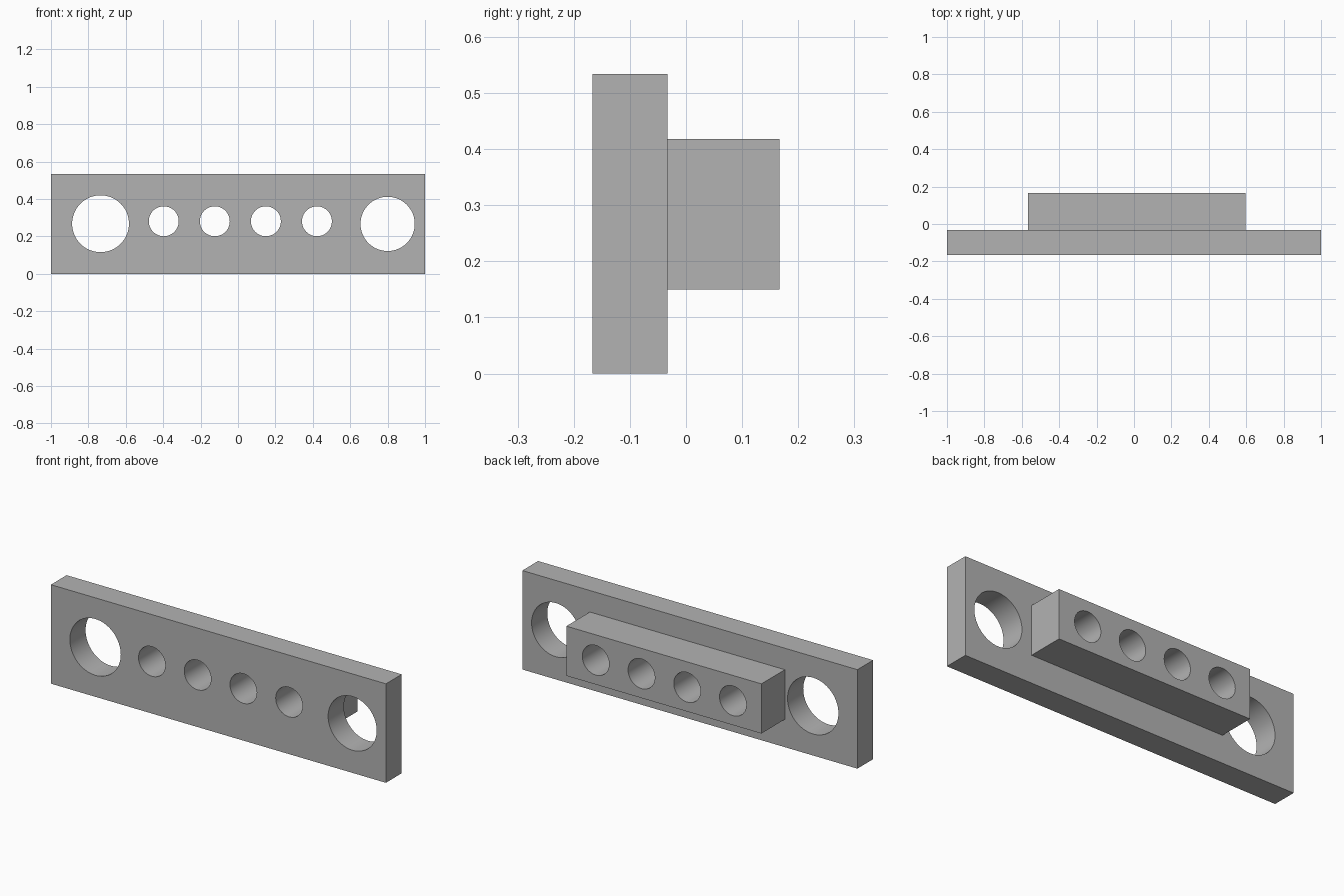
import bpy
import math

old = bpy.data.objects.get("Cube")
if old:
    bpy.data.objects.remove(old, do_unlink=True)

# Single grey finish
grey = bpy.data.materials.new("plain_grey")
grey.use_nodes = True
colour = (0.45, 0.45, 0.45, 1)
grey.diffuse_color = colour
grey.node_tree.nodes["Principled BSDF"].inputs["Base Color"].default_value = colour


def box(name, low, high):
    """Box between two opposite corners."""
    bpy.ops.mesh.primitive_cube_add(size=1, location=[(a + b) / 2 for a, b in zip(low, high)])
    ob = bpy.context.object
    ob.name = name
    ob.scale = [b - a for a, b in zip(low, high)]
    bpy.ops.object.transform_apply(location=True, rotation=False, scale=True)
    ob.data.materials.append(grey)
    return ob


def drill(ob, x, z, radius):
    """Cut a round hole through an object along y."""
    bpy.ops.mesh.primitive_cylinder_add(vertices=64, radius=radius, depth=1,
                                        location=(x, 0, z), rotation=(math.pi / 2, 0, 0))
    cutter = bpy.context.object
    cutter.hide_render = True
    cutter.data.materials.append(grey)
    mod = ob.modifiers.new("hole", "BOOLEAN")
    mod.operation = "DIFFERENCE"
    mod.solver = "EXACT"
    mod.object = cutter
    bpy.ops.object.select_all(action="DESELECT")
    bpy.context.view_layer.objects.active = ob
    ob.select_set(True)
    bpy.ops.object.modifier_apply(modifier=mod.name)
    bpy.data.objects.remove(cutter, do_unlink=True)


# Front plate and the raised block on its back
plate = box("mounting_plate", (-1, -0.167, 0), (1, -0.033, 0.534))
block = box("back_block", (-0.567, -0.033, 0.15), (0.597, 0.167, 0.418))

# Large end holes
drill(plate, -0.735, 0.268, 0.152)
drill(plate, 0.8, 0.267, 0.145)

# Row of small holes through both parts
for i in range(4):
    for part in (plate, block):
        drill(part, -0.397 + i * 0.273, 0.281, 0.08)

# Smooth hole walls, sharp edges
for part in (plate, block):
    bpy.ops.object.select_all(action="DESELECT")
    bpy.context.view_layer.objects.active = part
    part.select_set(True)
    bpy.ops.object.shade_smooth_by_angle(angle=math.radians(30))
